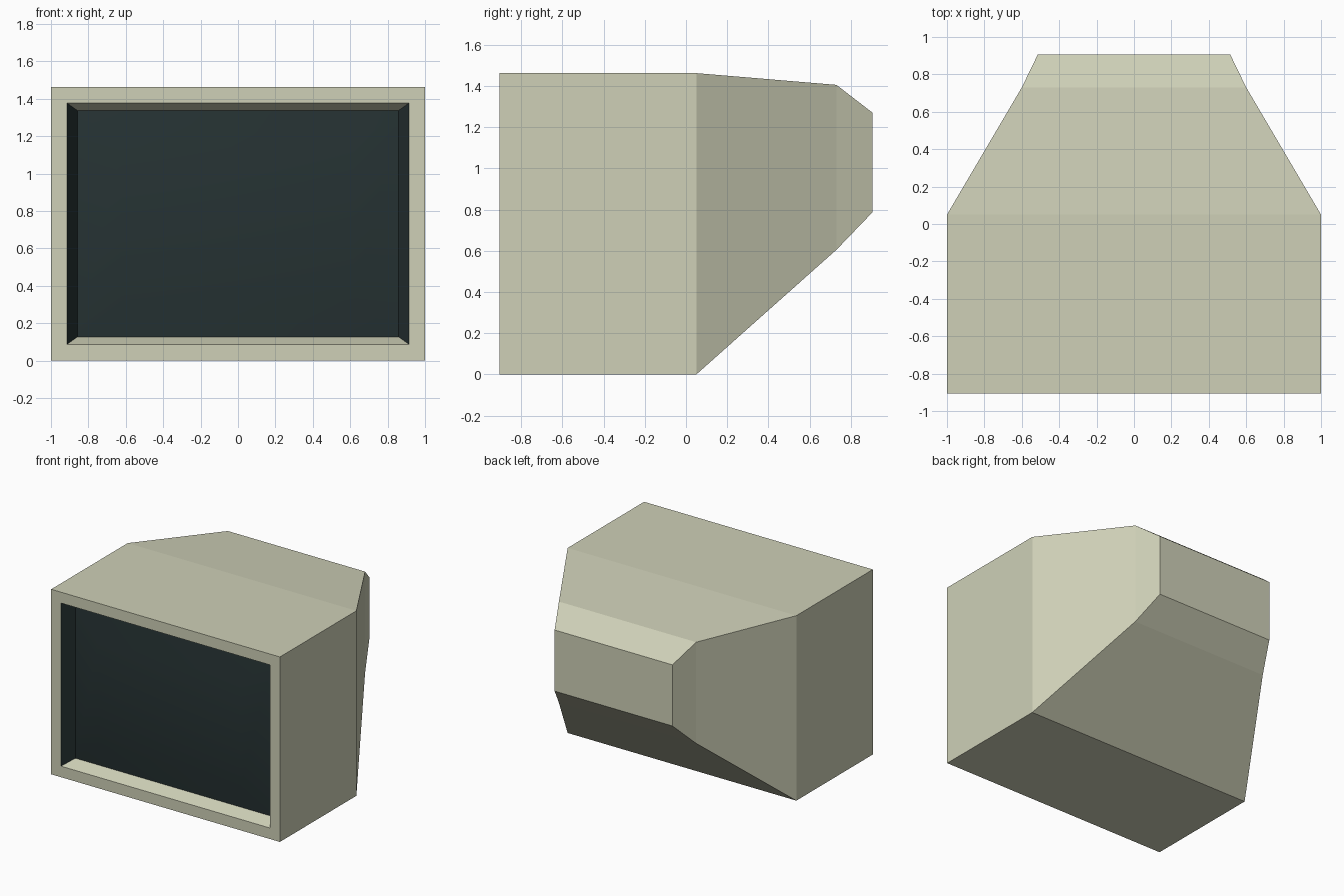
import bpy, bmesh

if "Cube" in bpy.data.objects:
    bpy.data.objects.remove(bpy.data.objects["Cube"])


def material(name, rgb):
    m = bpy.data.materials.new(name)
    m.diffuse_color = (*rgb, 1)
    m.use_nodes = True
    m.node_tree.nodes["Principled BSDF"].inputs["Base Color"].default_value = m.diffuse_color
    return m


beige = material("beige plastic", (0.62, 0.63, 0.475))
glass = material("dark glass", (0.019, 0.032, 0.033))

# rectangular sections from the screen out over the bezel to the back:
# (y, half width, bottom, top)
SECTIONS = [
    (-0.85, 0.62, 0.32, 1.14),      # raised middle of the screen
    (-0.805, 0.858, 0.127, 1.336),  # screen edge
    (-0.905, 0.914, 0.087, 1.376),  # bezel opening
    (-0.905, 1.0, 0.0, 1.462),      # front outline
    (0.05, 1.0, 0.0, 1.462),        # end of the box
    (0.73, 0.60, 0.605, 1.405),     # tapered tube housing
    (0.905, 0.515, 0.787, 1.27),    # back panel
]

bm = bmesh.new()
rings = [[bm.verts.new(p) for p in ((-w, y, a), (w, y, a), (w, y, b), (-w, y, b))]
         for y, w, a, b in SECTIONS]
for k, (r, s) in enumerate(zip(rings, rings[1:])):
    for i in range(4):
        j = (i + 1) % 4
        f = bm.faces.new((r[i], r[j], s[j], s[i]))
        # the screen is dark, and so are the side walls of the recess
        f.material_index = 1 if k == 0 or (k == 1 and i in (1, 3)) else 0
        f.smooth = k == 0
bm.faces.new(rings[-1])
middle = bm.faces.new(rings[0])
middle.material_index = 1
middle.smooth = True

bmesh.ops.recalc_face_normals(bm, faces=bm.faces)
me = bpy.data.meshes.new("monitor_case")
bm.to_mesh(me)
bm.free()
me.materials.append(beige)
me.materials.append(glass)
bpy.context.collection.objects.link(bpy.data.objects.new("monitor_case", me))
